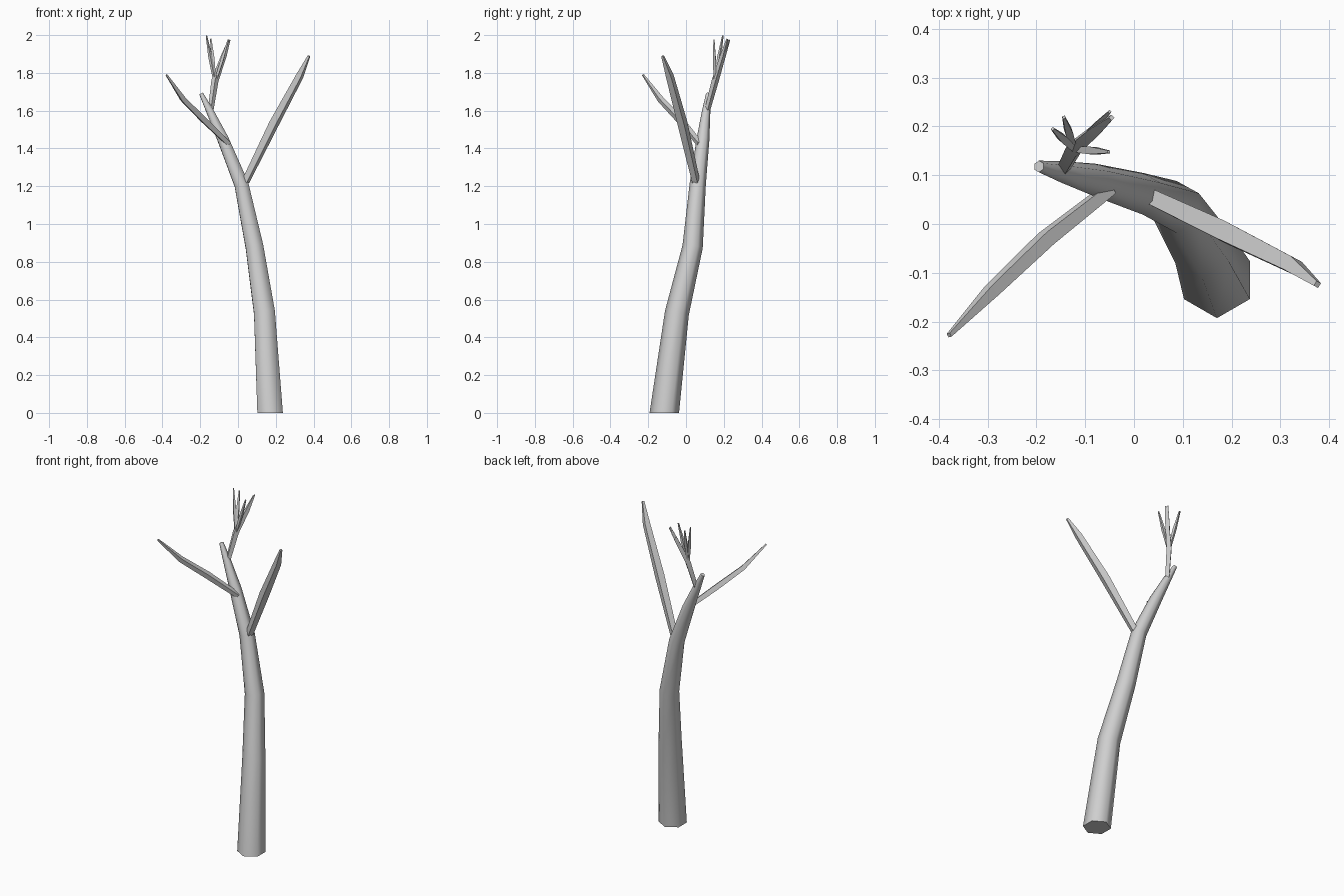
import bpy
import bmesh
from math import cos, sin, pi, radians
from mathutils import Vector

cube = bpy.data.objects.get("Cube")
if cube:
    bpy.data.objects.remove(cube, do_unlink=True)

# Single bark colour
GREY = (0.62, 0.62, 0.62, 1.0)
bark = bpy.data.materials.new("bark_grey")
bark.use_nodes = True
bark.diffuse_color = GREY
bsdf = bark.node_tree.nodes["Principled BSDF"]
bsdf.inputs["Base Color"].default_value = GREY
bsdf.inputs["Roughness"].default_value = 0.8


def limb(name, path, sides=4, phase=45, side_axis=None, level_base=False):
    """Tapered tube through (x, y, z, radius) points, with capped ends."""
    pts = [Vector(p[:3]) for p in path]
    up = Vector((0, 0, 1))
    ref = side_axis or (pts[-1] - pts[0]).cross(up)
    bm = bmesh.new()
    rings = []
    for i, p in enumerate(pts):
        before = (p - pts[max(i - 1, 0)]).normalized()
        after = (pts[min(i + 1, len(pts) - 1)] - p).normalized()
        t = up if level_base and i == 0 else (before + after).normalized()
        u = (ref - t * ref.dot(t)).normalized()
        v = t.cross(u)
        ring = []
        for k in range(sides):
            a = radians(phase) + 2 * pi * k / sides
            ring.append(bm.verts.new(p + (u * cos(a) + v * sin(a)) * path[i][3]))
        rings.append(ring)
    for low, high in zip(rings, rings[1:]):
        for k in range(sides):
            n = (k + 1) % sides
            bm.faces.new((low[k], low[n], high[n], high[k]))
    bm.faces.new(rings[0][::-1])
    bm.faces.new(rings[-1])
    bmesh.ops.recalc_face_normals(bm, faces=bm.faces)
    mesh = bpy.data.meshes.new(name)
    bm.to_mesh(mesh)
    bm.free()
    mesh.materials.append(bark)
    obj = bpy.data.objects.new(name, mesh)
    bpy.context.collection.objects.link(obj)
    bpy.ops.object.select_all(action="DESELECT")
    obj.select_set(True)
    bpy.context.view_layer.objects.active = obj
    bpy.ops.object.shade_smooth_by_angle(angle=radians(65))
    return obj


# Leaning six-sided trunk
limb("trunk", [
    (0.17, -0.115, 0.0, 0.078),
    (0.14, -0.048, 0.53, 0.064),
    (0.087, 0.035, 0.88, 0.054),
    (0.018, 0.062, 1.21, 0.043),
    (-0.08, 0.09, 1.45, 0.034),
    (-0.15, 0.107, 1.60, 0.022),
    (-0.195, 0.118, 1.69, 0.012),
], sides=6, phase=90, side_axis=Vector((1, 0, 0)), level_base=True)

# Two long four-sided branches
limb("left_branch", [
    (0.04, 0.053, 1.225, 0.022),
    (0.19, -0.018, 1.53, 0.028),
    (0.325, -0.085, 1.78, 0.022),
    (0.376, -0.124, 1.89, 0.008),
])
limb("right_branch", [
    (-0.05, 0.072, 1.425, 0.017),
    (-0.18, -0.03, 1.55, 0.021),
    (-0.29, -0.135, 1.66, 0.018),
    (-0.379, -0.228, 1.79, 0.006),
], phase=25)

# Forked upper branch
limb("upper_branch", [
    (-0.145, 0.112, 1.60, 0.015),
    (-0.122, 0.155, 1.76, 0.019),
    (-0.075, 0.195, 1.89, 0.015),
    (-0.046, 0.218, 1.975, 0.006),
])

# Fine twigs fanning out of the fork: middle bulge, then a narrow tip
fork = Vector((-0.122, 0.153, 1.75))
tips = {
    "twig_right": (-0.167, 0.195, 1.997),
    "twig_back_right": (-0.144, 0.219, 1.98),
    "twig_back_left": (-0.05, 0.23, 1.975),
    "twig_front": (-0.052, 0.148, 1.975),
}
for name, tip in tips.items():
    end = Vector(tip)
    middle = fork.lerp(end, 0.55)
    limb(name, [(*fork, 0.008), (*middle, 0.011), (*end, 0.004)])
